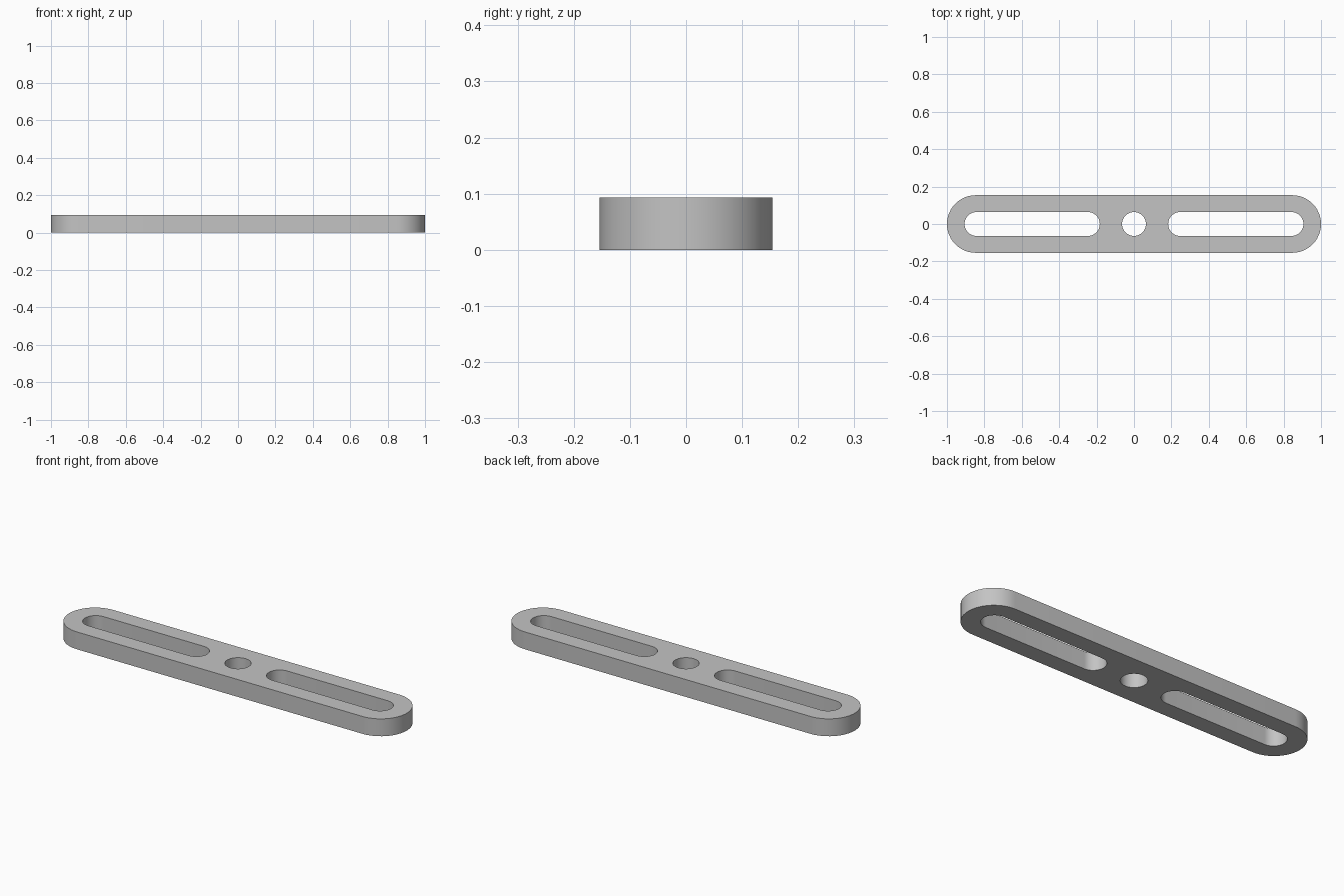
import bpy
import bmesh
from math import sin, cos, pi, radians

cube = bpy.data.objects.get("Cube")
if cube:
    bpy.data.objects.remove(cube, do_unlink=True)

HEIGHT = 0.093
PLATE_RADIUS = 0.154
HOLE_RADIUS = 0.064
SLOT_INNER, SLOT_OUTER = 0.183, 0.906
ARC_STEPS = 24


def add_outline(bm, x_min, x_max, radius):
    """Closed stadium outline at z = 0; a circle when its length is 2 * radius."""
    points = []
    for centre, start in ((x_max - radius, -pi / 2), (x_min + radius, pi / 2)):
        for i in range(ARC_STEPS + 1):
            a = start + pi * i / ARC_STEPS
            points.append((centre + radius * cos(a), radius * sin(a), 0))
    verts = [bm.verts.new(p) for p in points]
    for a, b in zip(verts, verts[1:] + verts[:1]):
        bm.edges.new((a, b))


# Metal colour
metal = bpy.data.materials.new("grey metal")
metal.use_nodes = True
grey = (0.55, 0.55, 0.55, 1)
metal.diffuse_color = grey
metal.node_tree.nodes["Principled BSDF"].inputs["Base Color"].default_value = grey

# Flat profile: rounded plate, centre hole and two slots
bm = bmesh.new()
add_outline(bm, -1, 1, PLATE_RADIUS)
add_outline(bm, -HOLE_RADIUS, HOLE_RADIUS, HOLE_RADIUS)
add_outline(bm, SLOT_INNER, SLOT_OUTER, HOLE_RADIUS)
add_outline(bm, -SLOT_OUTER, -SLOT_INNER, HOLE_RADIUS)
bmesh.ops.remove_doubles(bm, verts=bm.verts[:], dist=0.0001)
bmesh.ops.triangle_fill(bm, edges=bm.edges[:], use_beauty=True, normal=(0, 0, 1))

# Thickness
result = bmesh.ops.extrude_face_region(bm, geom=bm.faces[:], use_keep_orig=True)
top = [g for g in result["geom"] if isinstance(g, bmesh.types.BMVert)]
bmesh.ops.translate(bm, verts=top, vec=(0, 0, HEIGHT))
bmesh.ops.recalc_face_normals(bm, faces=bm.faces[:])

mesh = bpy.data.meshes.new("slotted_plate")
bm.to_mesh(mesh)
bm.free()
mesh.materials.append(metal)
plate = bpy.data.objects.new("slotted_plate", mesh)
bpy.context.collection.objects.link(plate)

# Smooth walls with sharp rims
bpy.ops.object.select_all(action="DESELECT")
plate.select_set(True)
bpy.context.view_layer.objects.active = plate
bpy.ops.object.shade_smooth_by_angle(angle=radians(30))
